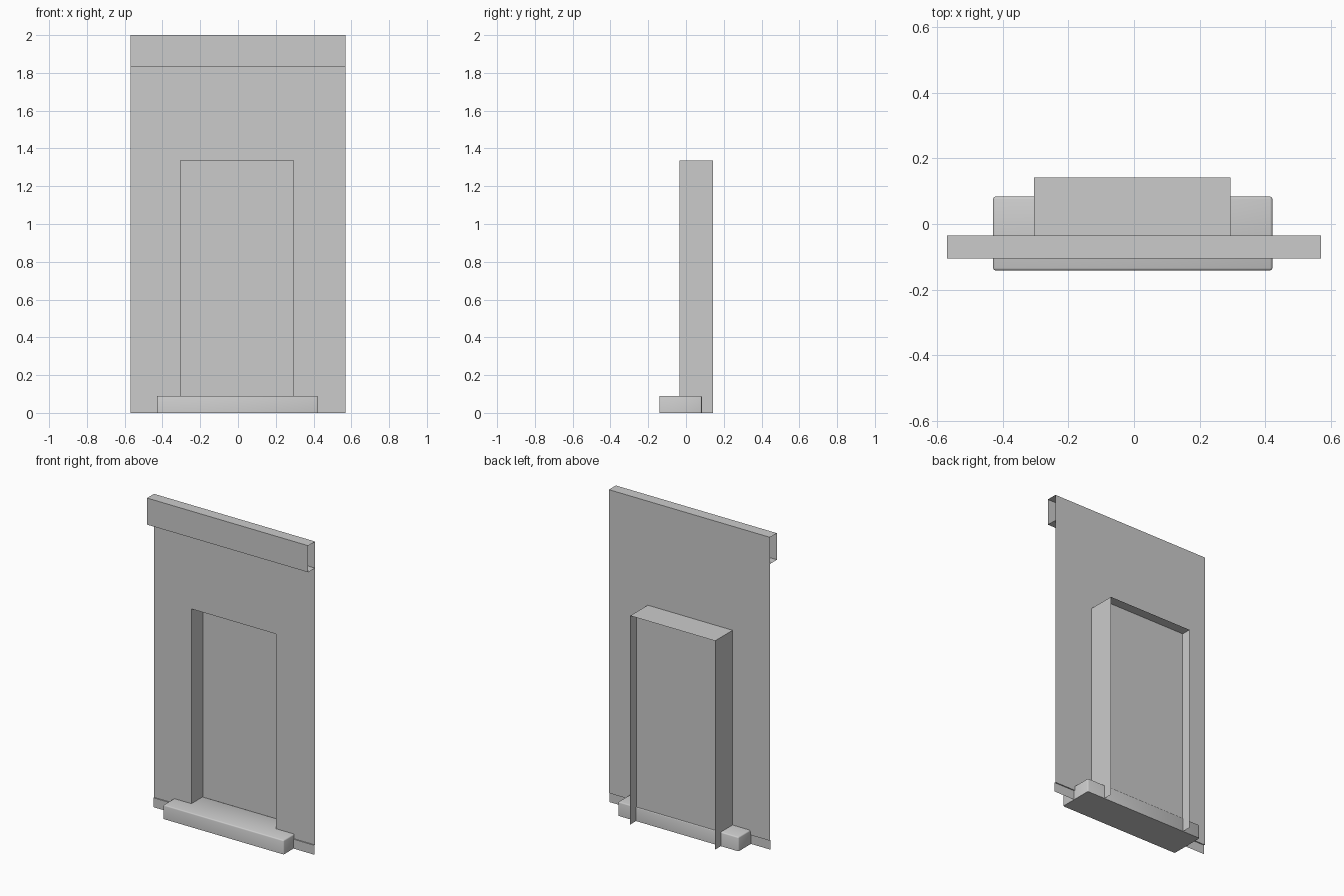
import bpy
import bmesh

cube = bpy.data.objects.get("Cube")
if cube:
    bpy.data.objects.remove(cube, do_unlink=True)

grey = bpy.data.materials.new("plain grey")
grey.use_nodes = True
colour = (0.6, 0.6, 0.6, 1)
grey.diffuse_color = colour
grey.node_tree.nodes["Principled BSDF"].inputs["Base Color"].default_value = colour

# Shared dimensions
HALF, TOP = 0.57, 2.0
DOOR_L, DOOR_R, DOOR_TOP = -0.305, 0.295, 1.335
WALL_Y, DOOR_Y, BACK_Y = -0.035, 0.08, 0.142
SKIRT_Y, SKIRT_TOP = -0.042, 0.06


def finish(name, bm):
    mesh = bpy.data.meshes.new(name)
    bm.to_mesh(mesh)
    bm.free()
    mesh.materials.append(grey)
    obj = bpy.data.objects.new(name, mesh)
    bpy.context.collection.objects.link(obj)
    return obj


def sheet(name, quads):
    """Thin open surface made from a few four-cornered faces."""
    bm = bmesh.new()
    for quad in quads:
        bm.faces.new([bm.verts.new(p) for p in quad])
    bmesh.ops.remove_doubles(bm, verts=bm.verts, dist=0.0001)
    return finish(name, bm)


def upright(x0, x1, z0, z1, y):
    return [(x0, y, z0), (x1, y, z0), (x1, y, z1), (x0, y, z1)]


def sweep_x(x0, x1, profile):
    """Faces running along x between consecutive (y, z) profile points."""
    return [[(x0, *a), (x1, *a), (x1, *b), (x0, *b)]
            for a, b in zip(profile, profile[1:])]


# Wall sheet around the doorway
sheet("wall", [
    upright(-HALF, DOOR_L, SKIRT_TOP, DOOR_TOP, WALL_Y),
    upright(DOOR_R, HALF, SKIRT_TOP, DOOR_TOP, WALL_Y),
    upright(-HALF, DOOR_L, DOOR_TOP, TOP, WALL_Y),
    upright(DOOR_L, DOOR_R, DOOR_TOP, TOP, WALL_Y),
    upright(DOOR_R, HALF, DOOR_TOP, TOP, WALL_Y),
])

# Skirting strips, slightly proud of the wall
for side, x0, x1 in (("right", -HALF, DOOR_L), ("left", DOOR_R, HALF)):
    sheet("skirting_" + side, sweep_x(
        x0, x1, [(SKIRT_Y, 0), (SKIRT_Y, SKIRT_TOP), (WALL_Y, SKIRT_TOP)]))

# Cornice, open at both ends
sheet("cornice", sweep_x(-HALF, HALF, [
    (WALL_Y, 1.83), (-0.105, 1.83), (-0.105, TOP), (WALL_Y, TOP)]))

# Door surround: jambs and lintel, in a front and a rear section
outline = [(DOOR_L, 0), (DOOR_L, DOOR_TOP), (DOOR_R, DOOR_TOP), (DOOR_R, 0)]
for name, y0, y1 in (("door_reveal", WALL_Y, DOOR_Y), ("rear_door_frame", DOOR_Y, BACK_Y)):
    sheet(name, [[(a[0], y0, a[1]), (b[0], y0, b[1]), (b[0], y1, b[1]), (a[0], y1, a[1])]
                 for a, b in zip(outline, outline[1:])])

# Door panel set back in the opening
sheet("door", [upright(DOOR_L, DOOR_R, 0, DOOR_TOP, DOOR_Y)])

# Softened doorstep
bm = bmesh.new()
bmesh.ops.create_cube(bm, size=1)
bmesh.ops.scale(bm, vec=(0.852, 0.225, 0.09), verts=bm.verts)
bmesh.ops.translate(bm, vec=(-0.004, -0.029, 0.045), verts=bm.verts)
upper = [e for e in bm.edges if max(v.co.z for v in e.verts) > 0.05]
bmesh.ops.bevel(bm, geom=upper, offset=0.007, segments=2, profile=0.5, affect="EDGES")
for face in bm.faces:
    face.smooth = True
for edge in bm.edges:
    edge.smooth = any(v.co.z > 0.001 for v in edge.verts)
finish("doorstep", bm)
